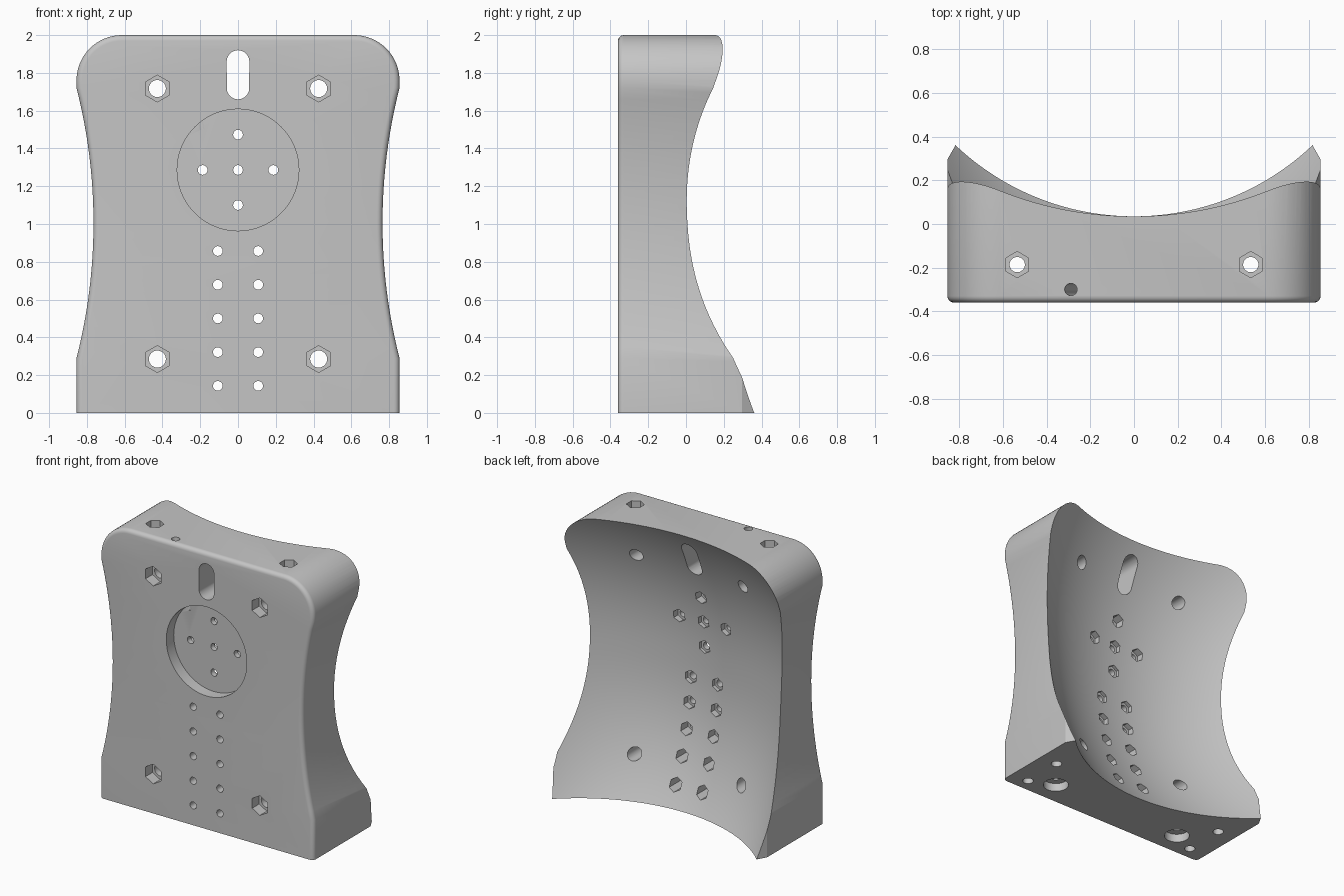
import bpy, bmesh
from math import pi, sin, cos, sqrt
from mathutils import Matrix, Vector

cube = bpy.data.objects.get("Cube")
if cube:
    bpy.data.objects.remove(cube)

GREY = (0.56, 0.56, 0.56, 1)
mat = bpy.data.materials.new("plain grey")
mat.use_nodes = True
mat.diffuse_color = GREY
mat.node_tree.nodes["Principled BSDF"].inputs["Base Color"].default_value = GREY

FRONT = -0.36


def make_object(name, bm):
    bmesh.ops.recalc_face_normals(bm, faces=bm.faces)
    mesh = bpy.data.meshes.new(name)
    bm.to_mesh(mesh)
    bm.free()
    mesh.materials.append(mat)
    obj = bpy.data.objects.new(name, mesh)
    bpy.context.collection.objects.link(obj)
    return obj


def extrude(bm, points, vec):
    """Solid from a flat polygon moved along vec."""
    face = bm.faces.new([bm.verts.new(p) for p in points])
    ext = bmesh.ops.extrude_face_region(bm, geom=[face])
    verts = [v for v in ext["geom"] if isinstance(v, bmesh.types.BMVert)]
    bmesh.ops.translate(bm, vec=vec, verts=verts)


def prism(bm, p0, p1, radius, sides=32):
    """Round or hexagonal bar from p0 to p1."""
    p0, p1 = Vector(p0), Vector(p1)
    axis = p1 - p0
    turn = Vector((0, 0, 1)).rotation_difference(axis).to_matrix().to_4x4()
    bmesh.ops.create_cone(bm, cap_ends=True, segments=sides, radius1=radius, radius2=radius,
                          depth=axis.length, matrix=Matrix.Translation((p0 + p1) / 2) @ turn)


def back_height(x, z):
    """Hollow back: an arc across, a dish upwards, arc tighter at the foot."""
    dish = -0.215 + 0.25 * abs(z - 1) ** 2.3
    t = min(max(z / 2, 0), 1)
    r = 1.19 + 0.47 * t * t * (3 - 2 * t)
    return dish + r - sqrt(r * r - x * x)


# Half outline: straight foot, concave waist, rounded shoulder
half = [(0.855, 0)]
waist_r, steps = 2.885, 24
for i in range(steps + 1):
    z = 0.29 + 1.43 * i / steps
    half.append((0.765 + waist_r - sqrt(waist_r ** 2 - (z - 1.005) ** 2), z))
for i in range(17):
    a = pi / 2 * i / 16
    half.append((0.615 + 0.24 * cos(a), 1.76 + 0.24 * sin(a)))
outline = half + [(-x, z) for x, z in reversed(half)]

# Body slab with rounded front rim
bm = bmesh.new()
extrude(bm, [(x, FRONT, z) for x, z in outline], (0, 0.96, 0))
rim = [e for e in bm.edges if all(abs(v.co.y - FRONT) < 1e-5 for v in e.verts)
       and max(v.co.z for v in e.verts) > 0.01]
bmesh.ops.bevel(bm, geom=rim, offset=0.03, segments=5, profile=0.5, affect='EDGES')
body = make_object("backplate_body", bm)

# Cutter for the hollow back
bm = bmesh.new()
xs = [-0.92 + 1.84 * i / 60 for i in range(61)]
zs = [-0.06 + 2.12 * j / 64 for j in range(65)]
grid = [[bm.verts.new((x, back_height(x, z), z)) for x in xs] for z in zs]
for low, high in zip(grid, grid[1:]):
    for i in range(len(xs) - 1):
        bm.faces.new((low[i], low[i + 1], high[i + 1], high[i]))
ext = bmesh.ops.extrude_face_region(bm, geom=bm.faces[:])
for v in ext["geom"]:
    if isinstance(v, bmesh.types.BMVert):
        v.co.y = 1
hollow = make_object("hollow_cutter", bm)

# Bores, wider sockets and the chamfers on the rear foot corners
bores, sockets = bmesh.new(), bmesh.new()
for side in (-1, 1):
    for z in (0.285, 1.717):
        prism(bores, (side * 0.427, -0.5, z), (side * 0.427, 0.5, z), 0.045)
        prism(sockets, (side * 0.427, -0.5, z), (side * 0.427, FRONT + 0.08, z), 0.071, 6)
    x = side * 0.535
    prism(bores, (x, -0.186, -0.1), (x, -0.186, 2.1), 0.035)
    prism(sockets, (x, -0.186, 1.93), (x, -0.186, 2.1), 0.06, 6)
    prism(sockets, (x, -0.186, -0.1), (x, -0.186, 0.06), 0.085)
    for y in (-0.265, 0.035):
        prism(bores, (side * 0.715, y, -0.1), (side * 0.715, y, 0.25), 0.036)
    corner = [(0.82, 0.357), (0.9, 0.217), (0.9, 0.5), (0.82, 0.5)]
    extrude(sockets, [(side * x, y, -0.1) for x, y in corner], (0, 0, 0.5))

# Small mounting holes with nut sockets at the back
small = [(0, 1.286), (0, 1.473), (0, 1.1), (-0.187, 1.286), (0.187, 1.286)]
small += [(side * 0.107, 0.143 + 0.1785 * i) for side in (-1, 1) for i in range(5)]
for x, z in small:
    prism(bores, (x, -0.5, z), (x, 0.5, z), 0.0255)
    prism(sockets, (x, -0.235, z), (x, 0.5, z), 0.047, 6)

# Round front pocket and the slanted cable tunnel leading into it
prism(sockets, (0, -0.5, 1.286), (0, FRONT + 0.085, 1.286), 0.322, 96)
prism(bores, (-0.305, -0.3, 2.08), (-0.19, -0.3, 1.5), 0.028)

# Upright slot
slot = [(0.06 * cos(pi * i / 16), -0.5, (1.86 if i <= 16 else 1.72) + 0.06 * sin(pi * i / 16))
        for i in range(32)]
extrude(bores, slot, (0, 1, 0))

# Cut everything out of the body
cutters = [hollow, make_object("bore_cutter", bores), make_object("socket_cutter", sockets)]
bpy.ops.object.select_all(action='DESELECT')
bpy.context.view_layer.objects.active = body
body.select_set(True)
for cutter in cutters:
    cutter.hide_render = True
    mod = body.modifiers.new(cutter.name, 'BOOLEAN')
    mod.operation = 'DIFFERENCE'
    mod.solver = 'EXACT'
    mod.object = cutter
    bpy.ops.object.modifier_apply(modifier=mod.name)
for cutter in cutters:
    bpy.data.objects.remove(cutter)
bpy.ops.object.shade_smooth_by_angle(angle=0.5)
